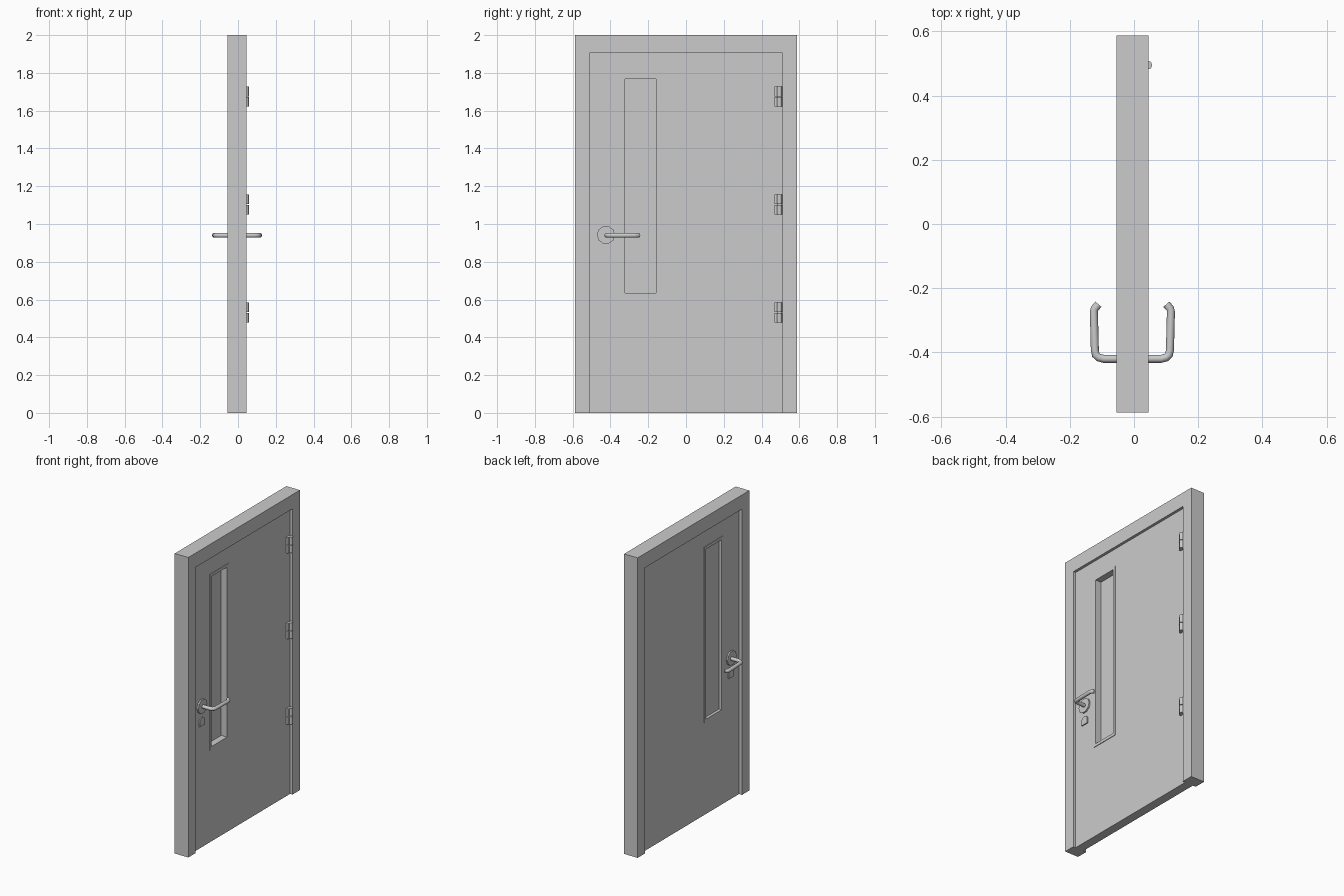
import bpy, bmesh, math

if "Cube" in bpy.data.objects:
    bpy.data.objects.remove(bpy.data.objects["Cube"])

MID = -0.005                      # middle plane of the wall thickness (x)


def finish(bm, name, smooth=False):
    bmesh.ops.recalc_face_normals(bm, faces=bm.faces)
    me = bpy.data.meshes.new(name)
    bm.to_mesh(me)
    bm.free()
    ob = bpy.data.objects.new(name, me)
    bpy.context.collection.objects.link(ob)
    if smooth:
        bpy.context.view_layer.objects.active = ob
        ob.select_set(True)
        bpy.ops.object.shade_smooth_by_angle(angle=math.radians(50))
        ob.select_set(False)
    return ob


def prism(name, yz, x0, x1):
    """Extrude a y-z outline from x0 to x1."""
    bm = bmesh.new()
    f = bm.faces.new([bm.verts.new((x0, y, z)) for y, z in yz])
    ext = bmesh.ops.extrude_face_region(bm, geom=[f], use_keep_orig=True)
    for v in ext["geom"]:
        if isinstance(v, bmesh.types.BMVert):
            v.co.x = x1
    return finish(bm, name)


def rect(y0, y1, z0, z1):
    return [(y0, z0), (y1, z0), (y1, z1), (y0, z1)]


def ring(name, outer, inner, x0, x1):
    """Rectangular slab with a rectangular opening."""
    bm = bmesh.new()
    loops = [[bm.verts.new((x, y, z)) for y, z in r]
             for x, r in ((x0, outer), (x1, outer), (x1, inner), (x0, inner))]
    for a, b in zip(loops, loops[1:] + loops[:1]):
        for i in range(4):
            j = (i + 1) % 4
            bm.faces.new((a[i], a[j], b[j], b[i]))
    return finish(bm, name)


def tube(name, path, z, r, sides=10):
    """Round bar along an x-y path at height z."""
    bm = bmesh.new()
    rings = []
    for i, (x, y) in enumerate(path):
        p, q = path[max(i - 1, 0)], path[min(i + 1, len(path) - 1)]
        dx, dy = q[0] - p[0], q[1] - p[1]
        n = math.hypot(dx, dy)
        nx, ny = -dy / n, dx / n
        rings.append([bm.verts.new((x + nx * r * math.cos(t), y + ny * r * math.cos(t),
                                    z + r * math.sin(t)))
                      for t in (2 * math.pi * k / sides for k in range(sides))])
    for a, b in zip(rings, rings[1:]):
        for k in range(sides):
            m = (k + 1) % sides
            bm.faces.new((a[k], a[m], b[m], b[k]))
    bm.faces.new(rings[0])
    bm.faces.new(rings[-1])
    return finish(bm, name, True)


# Door surround, open at the floor
prism("door_frame", [(-0.588, 0), (-0.512, 0), (-0.512, 1.905), (0.51, 1.905),
                     (0.51, 0), (0.588, 0), (0.588, 2), (-0.588, 2)], -0.055, 0.045)

# Door leaf with window opening
FRONT, BACK = 0.027, -0.033
window = rect(-0.322, -0.16, 0.635, 1.768)
ring("door_leaf", rect(-0.512, 0.51, 0, 1.905), window, BACK, FRONT)
prism("window_pane", window, -0.018, -0.012)

# Window trims, roses, lock plates and handles on both faces
rose = [(-0.424 + 0.048 * math.cos(2 * math.pi * k / 10),
         0.942 + 0.048 * math.sin(2 * math.pi * k / 10)) for k in range(10)]
arch = [(-0.45, 0.813), (-0.396, 0.813)] + [
    (-0.423 + 0.027 * math.cos(math.pi * k / 6), 0.841 + 0.027 * math.sin(math.pi * k / 6))
    for k in range(7)]
grip = [(0.02, -0.42), (0.085, -0.42), (0.1, -0.416), (0.109, -0.408), (0.112, -0.393),
        (0.115, -0.273), (0.113, -0.264), (0.101, -0.25)]
for side, face, s in (("front", FRONT, 1), ("back", BACK, -1)):
    ring(side + "_window_trim", rect(-0.341, -0.141, 0.616, 1.787), window, face, face + s * 0.004)
    prism(side + "_handle_rose", rose, face, face + s * 0.01)
    prism(side + "_lock_plate", arch, face, face + s * 0.007)
    tube(side + "_handle", [(MID + s * (x - MID), y) for x, y in grip], 0.94, 0.0125)

# Three hinges, each with two stacked halves
for i, zc in enumerate((0.532, 1.103, 1.674)):
    for part, z0, z1 in (("lower", zc - 0.053, zc - 0.002), ("upper", zc + 0.002, zc + 0.053)):
        prism(f"hinge_{i + 1}_{part}_leaf", rect(0.469, 0.495, z0, z1), FRONT, 0.042)
        bm = bmesh.new()
        bmesh.ops.create_cone(bm, cap_ends=True, segments=8, radius1=0.0135,
                              radius2=0.0135, depth=z1 - z0)
        bmesh.ops.translate(bm, verts=bm.verts, vec=(0.0435, 0.495, (z0 + z1) / 2))
        finish(bm, f"hinge_{i + 1}_{part}_knuckle", True)
